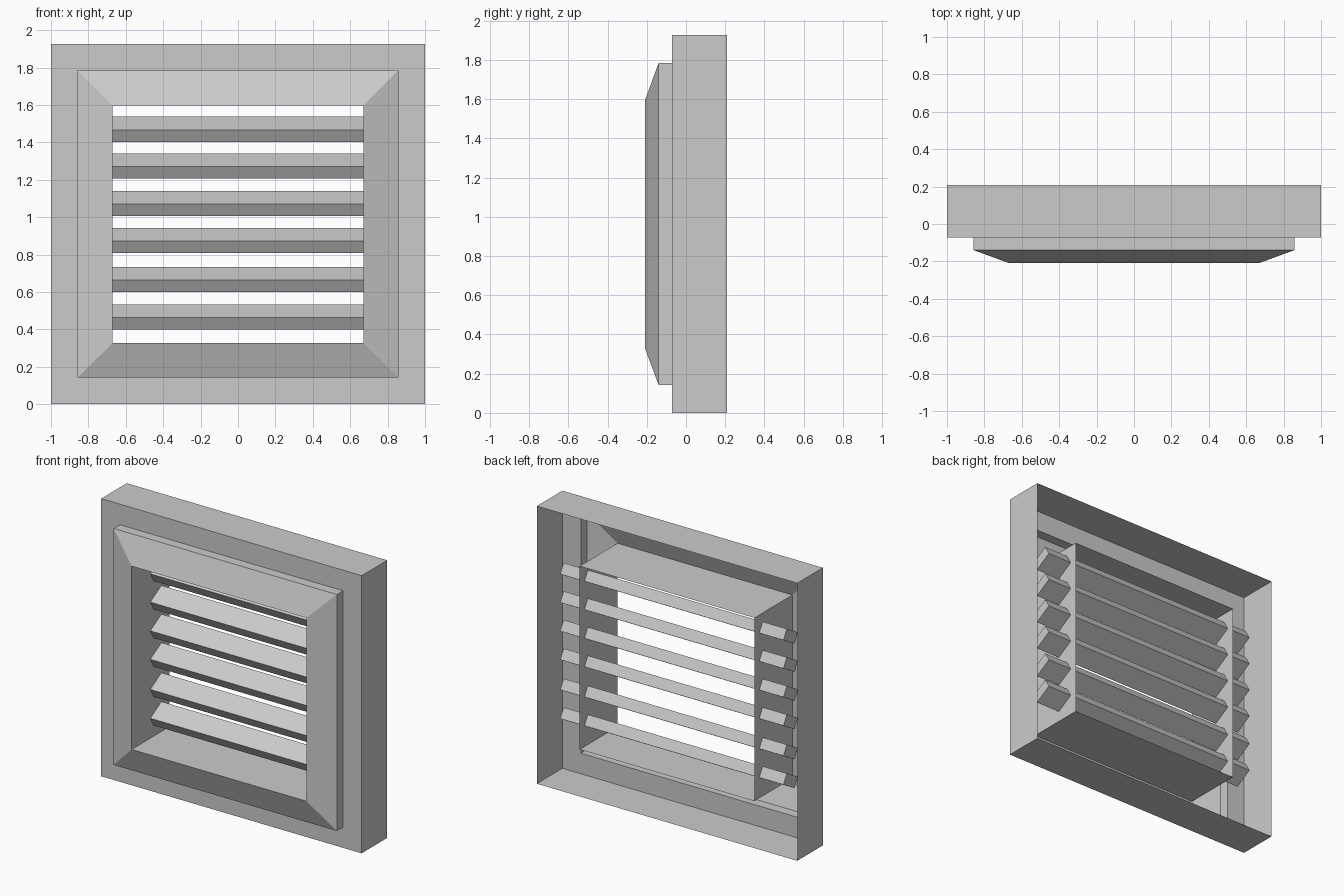
import bpy, bmesh, math

if "Cube" in bpy.data.objects:
    bpy.data.objects.remove(bpy.data.objects["Cube"])

HALF_W, HEIGHT = 1.0, 1.927


def finish(name, bm):
    mesh = bpy.data.meshes.new(name)
    bm.to_mesh(mesh)
    bm.free()
    obj = bpy.data.objects.new(name, mesh)
    bpy.context.collection.objects.link(obj)
    return obj


# Vent frame: one open sheet lofted through rectangular rings (inset, y)
profile = [
    (0.0, 0.208),      # back rim of the outer wall
    (0.0, -0.072),     # front of the outer wall
    (0.143, -0.072),   # flat front border
    (0.143, -0.14),    # raised step
    (0.329, -0.208),   # sloped bezel
    (0.329, 0.208),    # inner duct running to the back
]
bm = bmesh.new()
rings = []
for inset, y in profile:
    x, lo, hi = HALF_W - inset, inset - 0.003 * (inset > 0.2), HEIGHT - inset
    rings.append([bm.verts.new((px, y, pz))
                  for px, pz in ((-x, lo), (x, lo), (x, hi), (-x, hi))])
for a, b in zip(rings, rings[1:]):
    for i in range(4):
        j = (i + 1) % 4
        bm.faces.new((a[i], a[j], b[j], b[i]))
finish("vent_frame", bm)

# Louvre slats: tilted bars that pass through the duct side walls
for n, z in enumerate((1.47, 1.273, 1.074, 0.876, 0.667, 0.467), 1):
    bm = bmesh.new()
    bmesh.ops.create_cube(bm, size=1)
    bmesh.ops.scale(bm, vec=(1.714, 0.14, 0.074), verts=bm.verts)
    slat = finish(f"louvre_slat_{n}", bm)
    slat.location = (0, 0.076, z)
    slat.rotation_euler.x = math.radians(30)
